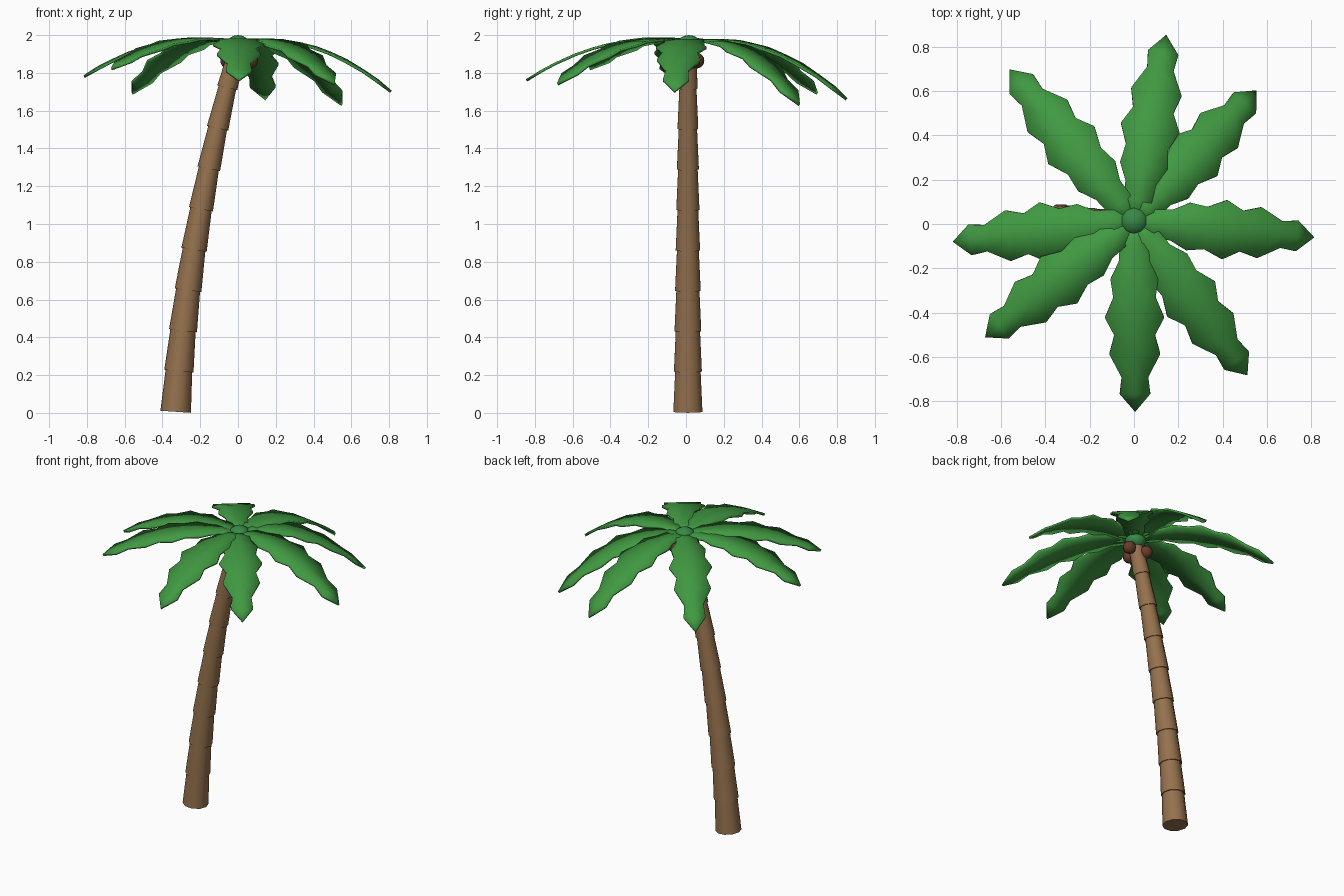
import bpy, bmesh, math
from mathutils import Vector

if "Cube" in bpy.data.objects:
    bpy.data.objects.remove(bpy.data.objects["Cube"])


def material(name, rgb):
    m = bpy.data.materials.new(name)
    m.diffuse_color = (*rgb, 1.0)
    m.use_nodes = True
    m.node_tree.nodes["Principled BSDF"].inputs["Base Color"].default_value = m.diffuse_color
    return m


BARK = material("bark brown", (0.30, 0.165, 0.075))
LEAF = material("leaf green", (0.052, 0.32, 0.054))
BUD = material("bud green", (0.038, 0.25, 0.06))
NUT = material("coconut brown", (0.14, 0.045, 0.025))


def finish(bm, name, mat, angle=40):
    bmesh.ops.recalc_face_normals(bm, faces=bm.faces)
    mesh = bpy.data.meshes.new(name)
    bm.to_mesh(mesh)
    bm.free()
    mesh.materials.append(mat)
    obj = bpy.data.objects.new(name, mesh)
    bpy.context.collection.objects.link(obj)
    bpy.ops.object.select_all(action='DESELECT')
    obj.select_set(True)
    bpy.context.view_layer.objects.active = obj
    bpy.ops.object.shade_smooth_by_angle(angle=math.radians(angle))
    return obj


# Trunk: nine stacked tapering sections along a leaning curve
SIDES, SECTIONS, HEIGHT = 10, 9, 1.93


def trunk_point(t):
    return Vector((-0.33 + 0.13 * t + 0.20 * t * t, 0.01, 0.006 + HEIGHT * t))


def trunk_ring(bm, t, radius):
    along = Vector((0.13 + 0.40 * t, 0, HEIGHT)).normalized()
    side_y = Vector((0, 1, 0))
    side_x = side_y.cross(along)
    ring = []
    for k in range(SIDES):
        a = 2 * math.pi * k / SIDES
        ring.append(bm.verts.new(trunk_point(t) + radius * (math.cos(a) * side_x + math.sin(a) * side_y)))
    return ring


bm = bmesh.new()
for i in range(SECTIONS):
    t0, t1 = i / SECTIONS, (i + 1) / SECTIONS
    low = trunk_ring(bm, t0, 0.081 - 0.030 * t0)
    high = trunk_ring(bm, t1, 0.074 - 0.030 * t1)
    for k in range(SIDES):
        n = (k + 1) % SIDES
        bm.faces.new((low[k], low[n], high[n], high[k]))
    bm.faces.new(low[::-1])
    bm.faces.new(high)
finish(bm, "trunk", BARK)

# Fronds: one serrated outline (distance, half width) bent down to each tip
OUTLINE = [(0.0, 0.04), (0.10, 0.065), (0.18, 0.07), (0.26, 0.108), (0.345, 0.096),
           (0.435, 0.134), (0.515, 0.092), (0.60, 0.115), (0.705, 0.060), (0.78, 0.069)]
LENGTH, RISE, BASE_Z = 0.861, 0.16, 1.958
TIPS = [(0.81, -0.06, 1.70), (0.55, 0.60, 1.63), (0.145, 0.85, 1.66), (-0.56, 0.695, 1.69),
        (-0.815, -0.08, 1.78), (-0.67, -0.51, 1.82), (0.005, -0.845, 1.76), (0.51, -0.68, 1.74)]

for i, (tx, ty, tz) in enumerate(TIPS):
    reach = Vector((tx, ty - 0.01, 0))
    across = Vector((-reach.y, reach.x, 0)).normalized()
    bend = BASE_Z + RISE - tz

    def spine(t):
        return Vector((0, 0.01, BASE_Z + RISE * t - bend * t * t)) + reach * t

    bm = bmesh.new()
    previous = None
    for r, w in OUTLINE:
        p = spine(r / LENGTH)
        row = [bm.verts.new(p + across * w * s) for s in (-1, 0, 1)]
        if previous:
            for k in (0, 1):
                bm.faces.new((previous[k], row[k], row[k + 1], previous[k + 1]))
        previous = row
    tip = bm.verts.new(spine(1))
    for k in (0, 1):
        bm.faces.new((previous[k], tip, previous[k + 1]))
    frond = finish(bm, f"frond_{i + 1}", LEAF)
    solid = frond.modifiers.new("thickness", 'SOLIDIFY')
    solid.thickness = 0.014
    solid.offset = 0


# Bud on top and three coconuts under the crown
def ball(name, mat, centre, radius, height):
    bm = bmesh.new()
    bmesh.ops.create_uvsphere(bm, u_segments=10, v_segments=8, radius=1)
    bmesh.ops.scale(bm, vec=(radius, radius, height), verts=bm.verts)
    bmesh.ops.translate(bm, vec=centre, verts=bm.verts)
    finish(bm, name, mat, 60)


ball("crown_bud", BUD, (0, 0.015, 1.945), 0.068, 0.055)
for i, deg in enumerate((20, 140, 260)):
    a = math.radians(deg)
    ball(f"coconut_{i + 1}", NUT, (0.07 * math.cos(a), 0.01 + 0.07 * math.sin(a), 1.865), 0.042, 0.042)
